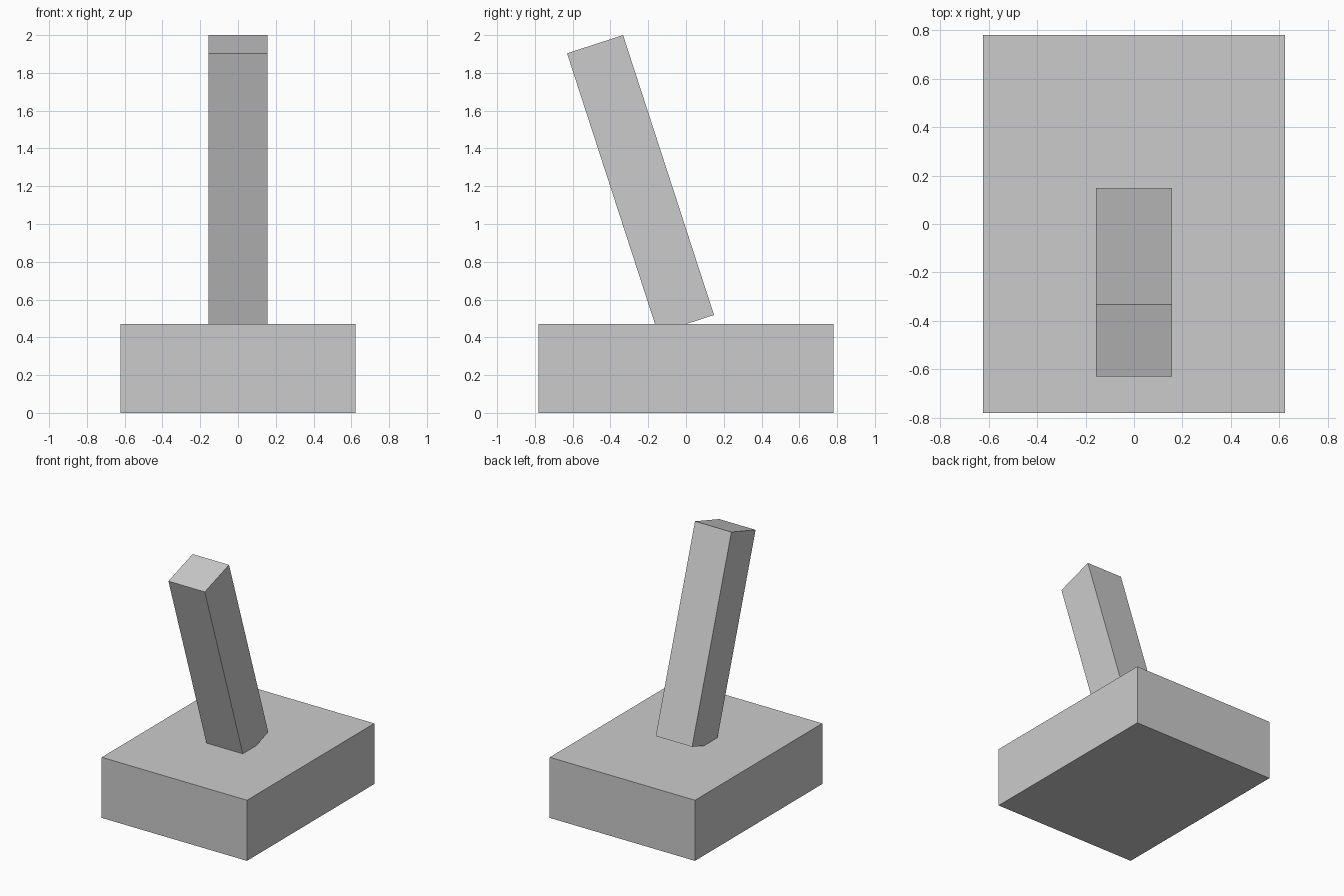
import bpy
from math import radians
from mathutils import Matrix, Vector

if "Cube" in bpy.data.objects:
    bpy.data.objects.remove(bpy.data.objects["Cube"])


def box(name, size, matrix):
    """Box whose bottom centre sits at the matrix origin."""
    bpy.ops.mesh.primitive_cube_add(size=1)
    ob = bpy.context.object
    ob.name = ob.data.name = name
    lift = Matrix.Translation((0, 0, size[2] / 2))
    ob.data.transform(matrix @ lift @ Matrix.Diagonal(Vector((*size, 1))))
    return ob


BASE_HEIGHT = 0.47

# Solid base block
box("base", (1.246, 1.56, BASE_HEIGHT), Matrix.Identity(4))

# Lever, pivoted on the base top and leaning to the front
box("lever", (0.312, 0.312, 1.558),
    Matrix.Translation((0, 0, BASE_HEIGHT)) @ Matrix.Rotation(radians(18), 4, 'X'))
